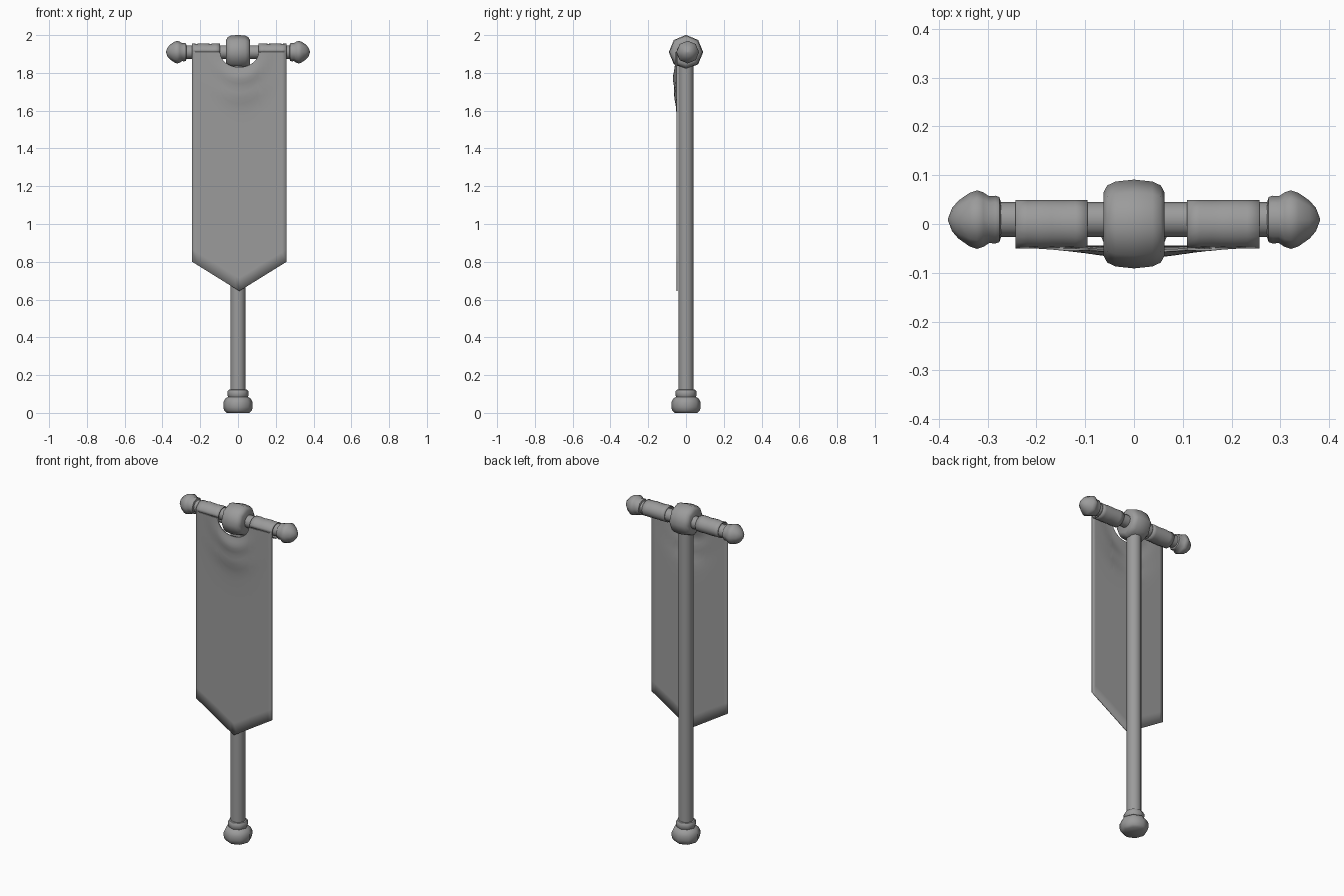
import bpy, bmesh, math
from mathutils import Matrix, Vector

if "Cube" in bpy.data.objects:
    bpy.data.objects.remove(bpy.data.objects["Cube"])

grey = bpy.data.materials.new("plain_grey")
grey.use_nodes = True
grey.diffuse_color = (0.33, 0.33, 0.33, 1)
grey.node_tree.nodes["Principled BSDF"].inputs["Base Color"].default_value = grey.diffuse_color

BAR_Z = 1.91
BAR_Y = 0.009
CLOTH_X = 0.007
FRONT_Y = -0.047


def finish(name, bm, angle=50, recalc=True):
    if recalc:
        bmesh.ops.recalc_face_normals(bm, faces=bm.faces)
    mesh = bpy.data.meshes.new(name)
    bm.to_mesh(mesh)
    bm.free()
    mesh.materials.append(grey)
    obj = bpy.data.objects.new(name, mesh)
    bpy.context.collection.objects.link(obj)
    bpy.ops.object.select_all(action='DESELECT')
    obj.select_set(True)
    bpy.context.view_layer.objects.active = obj
    bpy.ops.object.shade_smooth_by_angle(angle=math.radians(angle))
    return obj


def lathe(name, profile, sides, matrix=Matrix()):
    """Turn (radius, height) points around z, cap the ends, then place."""
    bm = bmesh.new()
    rings = [[bm.verts.new((r * math.cos(a), r * math.sin(a), h))
              for a in (math.tau * i / sides for i in range(sides))]
             for r, h in profile]
    for low, high in zip(rings, rings[1:]):
        for i in range(sides):
            j = (i + 1) % sides
            bm.faces.new((low[i], low[j], high[j], high[i]))
    bm.faces.new(rings[0][::-1])
    bm.faces.new(rings[-1])
    bm.transform(matrix)
    return finish(name, bm)


def sheet(bm, columns):
    """Skin neighbouring columns of points with quads."""
    grid = [[bm.verts.new(p) for p in col] for col in columns]
    for a, b in zip(grid, grid[1:]):
        for k in range(len(a) - 1):
            bm.faces.new((a[k], a[k + 1], b[k + 1], b[k]))


# Upright pole and its foot
lathe("pole", [(0.04, 0.08), (0.04, 1.88)], 12)
lathe("pole_foot", [(0.06, 0), (0.073, 0.012), (0.078, 0.03), (0.078, 0.055),
                    (0.068, 0.075), (0.052, 0.085), (0.056, 0.095),
                    (0.056, 0.112), (0.05, 0.122), (0.038, 0.124)], 8)

# Crossbar, hub and end knobs, all turned around the x axis
along_x = Matrix.Rotation(math.pi / 2, 4, 'Y')
bar_place = Matrix.Translation((0, BAR_Y, BAR_Z)) @ along_x
lathe("crossbar", [(0.036, -0.285), (0.036, 0.285)], 12, bar_place)
lathe("hub", [(0.064, -0.063), (0.079, -0.055), (0.087, -0.038), (0.091, 0),
              (0.087, 0.038), (0.079, 0.055), (0.064, 0.063)], 8,
      Matrix.Translation((0, 0, BAR_Z)) @ along_x)
knob = [(0.034, 0.272), (0.046, 0.276), (0.049, 0.284), (0.048, 0.297),
        (0.056, 0.309), (0.06, 0.322), (0.055, 0.337), (0.039, 0.36),
        (0.024, 0.373), (0.003, 0.381)]
for side, name in ((1, "left_knob"), (-1, "right_knob")):
    lathe(name, knob, 8, Matrix.Translation((0, BAR_Y, BAR_Z))
          @ Matrix.Rotation(side * math.pi / 2, 4, 'Y'))


# Hanging cloth with a scooped neckline, draped folds and a pointed hem
def cloth_point(dx, t):
    scoop = math.sqrt(max(0, 1 - (dx / 0.102) ** 2))
    top = BAR_Z - 0.08 * scoop
    bottom = 0.645 + 0.155 * abs(dx) / 0.25
    z = top + (bottom - top) * t ** 1.8
    drop = math.hypot(dx * 1.1, z - 1.95)
    sag = math.exp(-((drop - 0.2) / 0.11) ** 2) * math.exp(-(dx / 0.13) ** 2)
    fold = 0.004 * math.cos(drop * 55) * sag
    return Vector((CLOTH_X + dx, FRONT_Y - 0.018 * sag + fold, z))


half = [0.102 * math.sin(math.pi / 2 * k / 8) for k in range(9)]
half += [0.102 + 0.148 * k / 6 for k in range(1, 7)]
columns = [-d for d in half[:0:-1]] + half
bm = bmesh.new()
sheet(bm, [[cloth_point(dx, k / 30) for k in range(31)] for dx in columns])

# Sleeves that wrap the cloth over the crossbar
for side in (-1, 1):
    loops = []
    for k in range(7):
        dx = side * (0.102 + 0.148 * k / 6)
        wave = 0.0015 * math.sin(k * 2.1)
        loops.append([Vector((CLOTH_X + dx, -(0.047 + wave * math.sin(a)) * math.cos(a),
                              BAR_Z + (0.043 + wave) * math.sin(a)))
                      for a in (math.radians(345) * i / 18 for i in range(19))])
    sheet(bm, loops)
bmesh.ops.remove_doubles(bm, verts=bm.verts, dist=0.0005)
banner = finish("banner_cloth", bm, 60)
thick = banner.modifiers.new("thickness", 'SOLIDIFY')
thick.thickness = 0.005
thick.offset = 0
